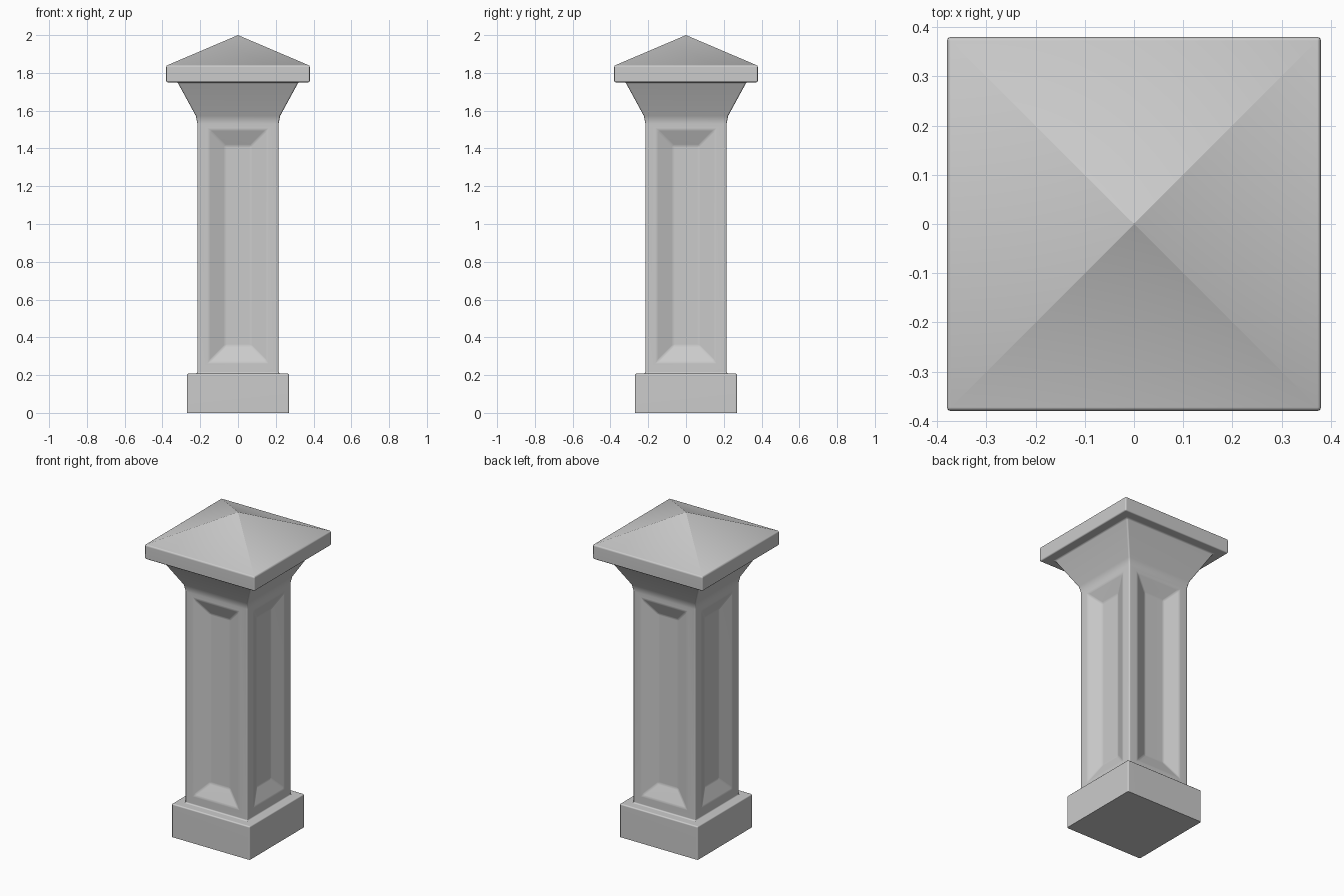
import bpy, bmesh
from mathutils import Vector

if "Cube" in bpy.data.objects:
    bpy.data.objects.remove(bpy.data.objects["Cube"])

# Square profile of the pillar: (half width, height)
PROFILE = [(0.27, 0.0), (0.27, 0.208),                     # plinth
           (0.215, 0.208), (0.215, 1.53), (0.223, 1.572),  # shaft
           (0.32, 1.75),                                   # flared neck
           (0.38, 1.75), (0.38, 1.838)]                    # cap slab
APEX = 2.0

bm = bmesh.new()

# Stack of square rings
rings = [[bm.verts.new((sx * r, sy * r, z))
          for sx, sy in ((-1, -1), (1, -1), (1, 1), (-1, 1))]
         for r, z in PROFILE]
bm.faces.new(rings[0][::-1])
panels = []
for k, (a, b) in enumerate(zip(rings, rings[1:])):
    for i in range(4):
        j = (i + 1) % 4
        f = bm.faces.new((a[i], a[j], b[j], b[i]))
        if k == 2:
            panels.append(f)

# Pyramid roof
tip = bm.verts.new((0, 0, APEX))
for i in range(4):
    bm.faces.new((rings[-1][i], rings[-1][(i + 1) % 4], tip))
bm.normal_update()

# Recessed panels with wide sloping borders
bmesh.ops.inset_individual(bm, faces=panels, thickness=0.06, use_even_offset=True)
for f in panels:
    for v in f.verts:
        if v.co.z > 1:
            v.co.z += 0.03
bm.normal_update()
bmesh.ops.inset_individual(bm, faces=panels, thickness=0.087, depth=-0.04,
                           use_even_offset=True)
bm.normal_update()

# Softened edges, leaving the ground edge and the roof tip crisp
edges = [e for e in bm.edges
         if e.calc_face_angle(0) > 0.33 and tip not in e.verts
         and max(v.co.z for v in e.verts) > 0.001]
bmesh.ops.bevel(bm, geom=edges, offset=0.008, segments=3, profile=0.5,
                affect='EDGES', clamp_overlap=True)
bmesh.ops.recalc_face_normals(bm, faces=bm.faces)

mesh = bpy.data.meshes.new("pillar")
bm.to_mesh(mesh)
bm.free()
pillar = bpy.data.objects.new("pillar", mesh)
bpy.context.collection.objects.link(pillar)

# Smooth shading with large flat faces kept flat
bpy.context.view_layer.objects.active = pillar
pillar.select_set(True)
bpy.ops.object.shade_smooth_by_angle(angle=0.53)
weighted = pillar.modifiers.new("weighted_normals", 'WEIGHTED_NORMAL')
weighted.keep_sharp = True
